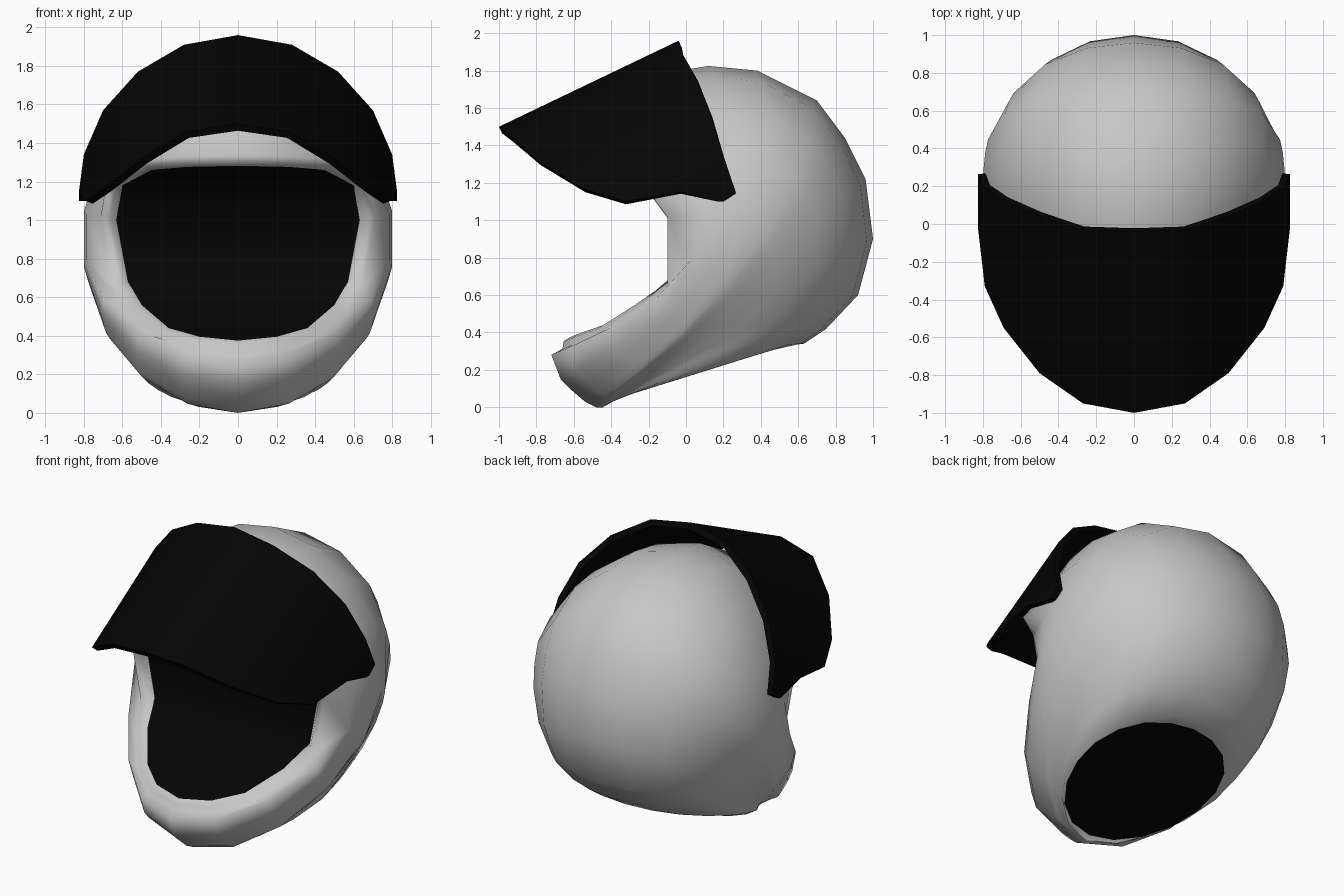
import bpy
from math import sin, cos, pi, radians
from mathutils import Vector

cube = bpy.data.objects.get("Cube")
if cube:
    bpy.data.objects.remove(cube, do_unlink=True)


def material(name, value):
    mat = bpy.data.materials.new(name)
    mat.use_nodes = True
    color = (value, value, value, 1)
    mat.diffuse_color = color
    mat.node_tree.nodes["Principled BSDF"].inputs["Base Color"].default_value = color
    return mat


grey = material("light grey", 0.57)
black = material("black", 0.0014)


def add_mesh(name, verts, faces, mat, angle, thickness=0):
    """Make a smooth shaded sheet, optionally thickened inwards."""
    mesh = bpy.data.meshes.new(name)
    mesh.from_pydata(verts, [], faces)
    mesh.materials.append(mat)
    obj = bpy.data.objects.new(name, mesh)
    bpy.context.collection.objects.link(obj)
    bpy.ops.object.select_all(action='DESELECT')
    obj.select_set(True)
    bpy.context.view_layer.objects.active = obj
    if thickness:
        solid = obj.modifiers.new("thickness", 'SOLIDIFY')
        solid.thickness = thickness
        solid.offset = -1
        bpy.ops.object.modifier_apply(modifier=solid.name)
    bpy.ops.object.shade_smooth_by_angle(angle=radians(angle))


def skin(rows, closed):
    """Vertices and quads that join a list of point rows."""
    n = len(rows[0])
    faces = []
    for k in range(len(rows) - 1):
        for i in range(n if closed else n - 1):
            j = (i + 1) % n
            faces.append((k * n + i, k * n + j, (k + 1) * n + j, (k + 1) * n + i))
    return [p for row in rows for p in row], faces


def flip(p):
    return Vector((-p[0], p[1], p[2]))


# Face opening, from brow to chin on the left half, then mirrored
half = [Vector(p) for p in (
    (0, -.52, 1.28), (.27, -.47, 1.275), (.45, -.37, 1.26), (.6, -.2, 1.18),
    (.63, -.06, 1), (.57, -.06, .68), (.5, -.24, .56), (.36, -.44, .44),
    (.2, -.57, .395), (0, -.62, .375))]
face = half + [flip(p) for p in half[-2:0:-1]]
SEGMENTS = len(face)


def ring(top_y, top_z, low_y, low_z, side_x, side_y, side_z):
    """Bent loop through a top, a side and a bottom point."""
    points = []
    for i in range(SEGMENTS):
        a = 2 * pi * i / SEGMENTS
        c = cos(a)

        def bend(t, b, s):
            return s + (t - b) / 2 * c + ((t + b) / 2 - s) * c * c
        points.append(Vector((side_x * sin(a), bend(top_y, low_y, side_y),
                              bend(top_z, low_z, side_z))))
    return points


def lip(scale, push):
    """Face opening grown outwards and moved forwards."""
    mid = .85
    return [Vector((p.x * scale, p.y - push, mid + (p.z - mid) * scale)) for p in face]


# Helmet shell: loops sweep over the crown and down to the neck opening
body = [ring(*r) for r in (
    (-.4, 1.64, -.72, .28, .8, .08, .91),
    (-.15, 1.78, -.67, .15, .81, .16, .91),
    (.12, 1.825, -.61, .09, .81, .23, .9),
    (.38, 1.8, -.54, .03, .8, .31, .87),
    (.7, 1.64, -.5, .01, .785, .35, .81),
    (.85, 1.44, -.48, 0, .765, .36, .75),
    (.96, 1.22, -.46, 0, .735, .37, .68),
    (1, .9, -.45, 0, .68, .37, .56),
    (.92, .6, -.445, 0, .61, .34, .42),
    (.75, .42, -.44, .005, .57, .28, .33),
    (.63, .34, -.44, .01, .54, .22, .26),
    (.56, .335, -.42, .03, .48, .12, .2))]
add_mesh("helmet_shell", *skin([face, lip(1.05, .035), lip(1.13, .04)] + body, True),
         grey, 80)

# Dark lining seen through the face opening: strips joining left and right
strips = []
for i in range(len(half) - 1):
    corners = ((SEGMENTS - i) % SEGMENTS, SEGMENTS - i - 1, i + 1, i)
    strips.append(tuple(dict.fromkeys(corners)))
add_mesh("face_lining", face, strips, black, 80)

# Dark lining that closes the neck
add_mesh("neck_lining", body[-1], [range(SEGMENTS)], black, 30)

# Sun peak: a ruled sheet between its front and rear edges
front = [(0, -1, 1.5), (.27, -.95, 1.46), (.5, -.79, 1.32), (.69, -.55, 1.17),
         (.79, -.33, 1.1), (.825, -.03, 1.15), (.825, .17, 1.1)]
rear = [(0, -.04, 1.96), (.28, -.03, 1.91), (.52, .05, 1.77), (.7, .13, 1.57),
        (.8, .2, 1.34), (.825, .265, 1.15), (.825, .2, 1.1)]
edges = [[flip(p) for p in edge[:0:-1]] + [Vector(p) for p in edge]
         for edge in (front, rear)]
add_mesh("peak", *skin(edges, False), black, 30, thickness=.04)
